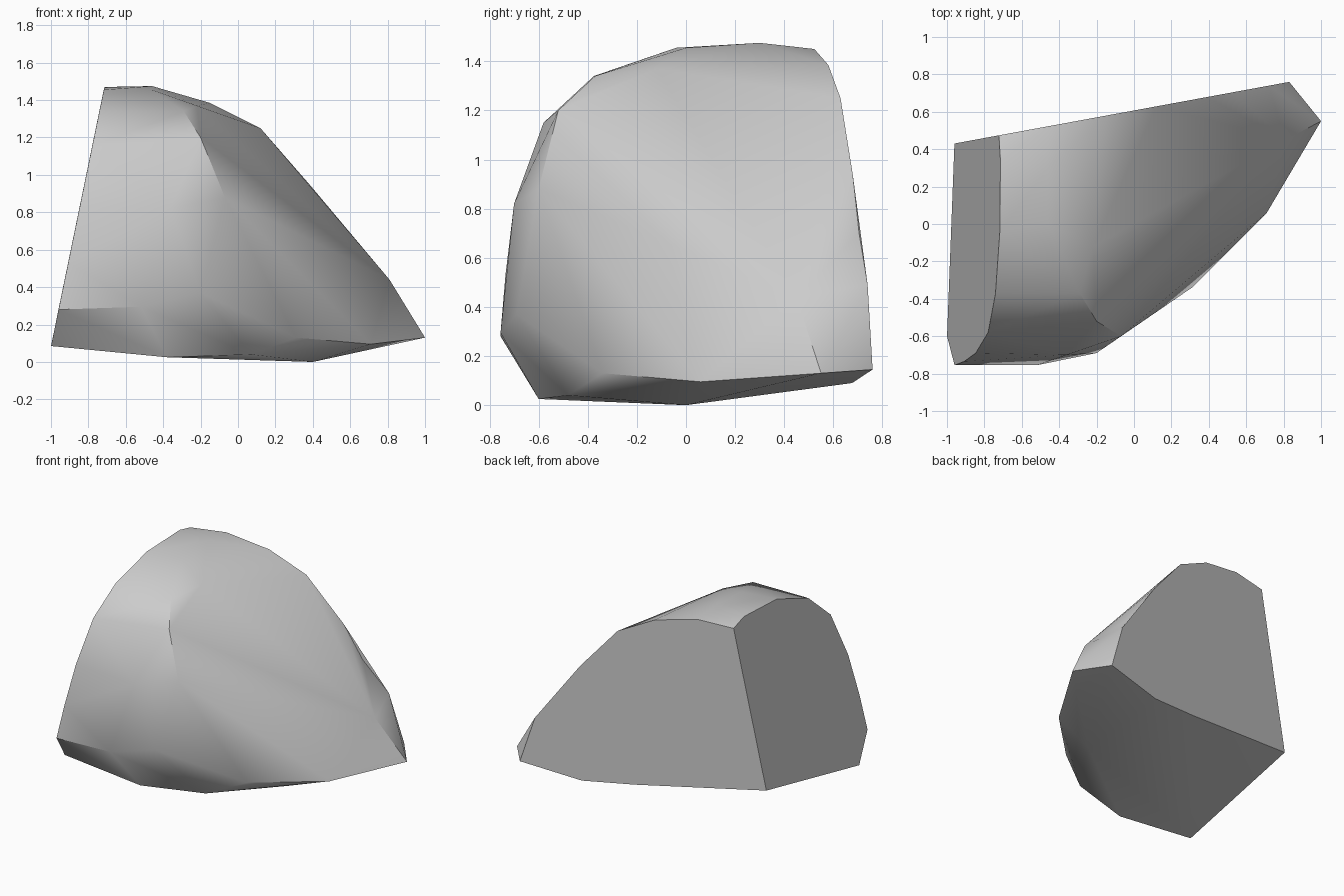
import bpy
import bmesh
import math
from mathutils import Vector

cube = bpy.data.objects.get("Cube")
if cube:
    bpy.data.objects.remove(cube, do_unlink=True)


def on_left(y, z):
    """Point on the flat, leaning side cut."""
    return Vector((-1.017 + 0.206 * z, y, z))


def on_back(x, z):
    """Point on the flat, upright back cut."""
    return Vector((x, 0.607 + 0.184 * x, z))


# Outline of the leaning side cut, from the bottom front upwards
side_outline = [on_left(y, z) for y, z in (
    (-0.6, 0.085), (-0.755, 0.28), (-0.735, 0.53), (-0.69, 0.83),
    (-0.58, 1.15), (-0.375, 1.34), (-0.04, 1.455), (0.34, 1.47))]

# Outline of the back cut, from the bottom corner round to the top corner
back_outline = [on_back(x, z) for x, z in (
    (-0.96, 0.28), (0, 0.135), (0.38, 0.09), (0.83, 0.145), (0.72, 0.49),
    (0.39, 0.94), (0.12, 1.25), (-0.15, 1.385), (-0.46, 1.45),
    (-0.722, 1.435))]

# Crown and the ridge that runs down the front
crown = [(-0.46, 0.3, 1.475), (-0.46, 0, 1.455), (-0.22, -0.12, 1.37)]
ridge = [(-0.47, -0.36, 1.34), (-0.29, -0.37, 1.34), (-0.2, -0.52, 1.2),
         (-0.07, -0.6, 0.88), (-0.36, -0.7, 0.82), (-0.2, -0.69, 0.37),
         (-0.52, -0.755, 0.295)]

# Chipped lower rim and underside
rim = [(0.31, -0.34, 0.13), (0.71, 0.06, 0.095), (1, 0.55, 0.13),
       (0.81, 0.45, 0.44)]
underside = [(-0.38, -0.6, 0.025), (0.07, -0.48, 0.04), (0.4, 0, 0)]

# Wrap all the corner points in one solid
bm = bmesh.new()
for point in side_outline + back_outline + crown + ridge + rim + underside:
    bm.verts.new(point)
hull = bmesh.ops.convex_hull(bm, input=bm.verts[:], use_existing_faces=False)
loose = [v for v in bm.verts if not v.link_faces]
bmesh.ops.delete(bm, geom=loose, context='VERTS')

# Notch the sloping back edge
notch = on_back(0.53, 0.7)
sharp = [e for e in bm.edges
         if len(e.link_faces) == 2 and e.calc_face_angle(0) > 0.3]
edge = min(sharp, key=lambda e: (
    (e.verts[0].co + e.verts[1].co) / 2 - notch).length)
new_vert = bmesh.utils.edge_split(edge, edge.verts[0], 0.5)[1]
new_vert.co = notch
bmesh.ops.triangulate(bm, faces=[f for f in bm.faces if len(f.verts) > 3])

# Merge the flat cuts into single faces
bmesh.ops.dissolve_limit(bm, angle_limit=math.radians(1),
                         verts=bm.verts[:], edges=bm.edges[:])
bmesh.ops.recalc_face_normals(bm, faces=bm.faces[:])

mesh = bpy.data.meshes.new("rock")
bm.to_mesh(mesh)
bm.free()
rock = bpy.data.objects.new("rock", mesh)
bpy.context.collection.objects.link(rock)

# Plain stone colour
stone = bpy.data.materials.new("stone grey")
stone.use_nodes = True
colour = (0.6, 0.6, 0.6, 1)
stone.diffuse_color = colour
for node in stone.node_tree.nodes:
    if node.type == 'BSDF_PRINCIPLED':
        node.inputs["Base Color"].default_value = colour
        node.inputs["Roughness"].default_value = 0.9
mesh.materials.append(stone)

# Soft facets with crisp cut edges
bpy.ops.object.select_all(action='DESELECT')
rock.select_set(True)
bpy.context.view_layer.objects.active = rock
bpy.ops.object.shade_smooth_by_angle(angle=math.radians(32))
